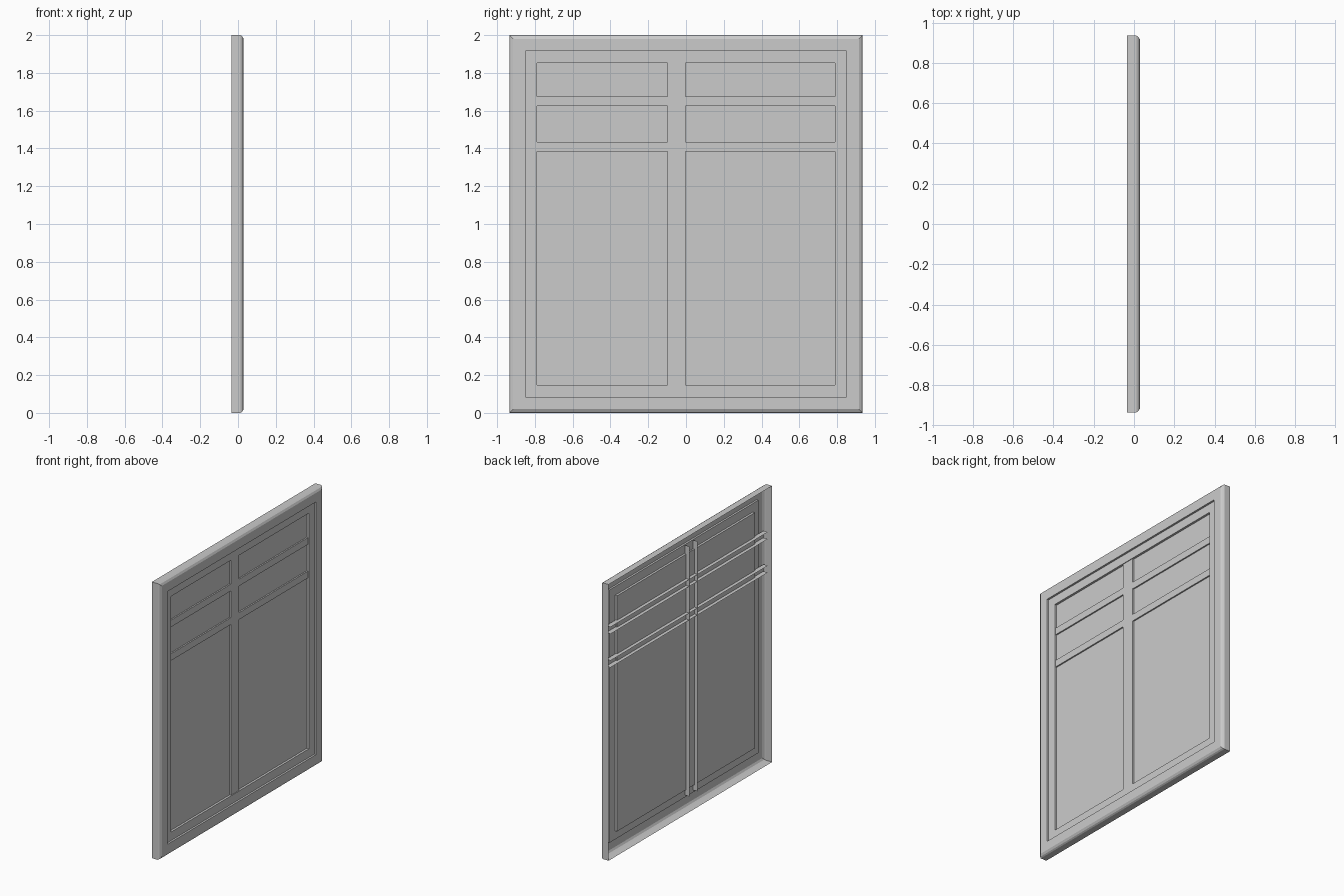
import bpy, bmesh

if "Cube" in bpy.data.objects:
    bpy.data.objects.remove(bpy.data.objects["Cube"])

HALF_W, HEIGHT = 0.935, 2.0


def finish(name, bm):
    me = bpy.data.meshes.new(name)
    bm.to_mesh(me)
    bm.free()
    ob = bpy.data.objects.new(name, me)
    bpy.context.collection.objects.link(ob)
    return ob


def rect(bm, inset, x):
    a, lo, hi = HALF_W - inset, inset, HEIGHT - inset
    return [bm.verts.new((x, y, z)) for y, z in ((-a, lo), (a, lo), (a, hi), (-a, hi))]


def ring_shell(name, profile):
    """Open-backed moulding: an (inset, x) profile run round the rectangle."""
    bm = bmesh.new()
    rings = [rect(bm, i, x) for i, x in profile]
    for r, s in zip(rings, rings[1:]):
        for k in range(4):
            n = (k + 1) % 4
            bm.faces.new((r[k], r[n], s[n], s[k]))
    return finish(name, bm)


def channel(name, lo, hi, start, end, face, lip, vertical=False):
    """Glazing bar: U-shaped channel open at the back."""
    bm = bmesh.new()
    rows = []
    for t in (start, end):
        pts = ((lip, lo), (face, lo), (face, hi), (lip, hi))
        rows.append([bm.verts.new((x, c, t) if vertical else (x, t, c)) for x, c in pts])
    for k in range(3):
        q = [rows[0][k], rows[1][k], rows[1][k + 1], rows[0][k + 1]]
        bm.faces.new(q[::-1] if vertical else q)
    return finish(name, bm)


# Outer casing with eased front edge
ring_shell("outer_frame", [(0, -0.035), (0, 0.012), (0.006, 0.022),
                           (0.02, 0.03), (0.085, 0.03), (0.085, 0.016)])
# Inner sash, stepped back from the casing
ring_shell("inner_sash", [(0.085, 0.016), (0.147, 0.016), (0.147, 0.0)])

# Glass sheet
bm = bmesh.new()
bm.faces.new(rect(bm, 0.147, 0.0))
finish("glass_pane", bm)

# Glazing bars
channel("vertical_bar", -0.097, -0.002, 0.105, 1.915, 0.011, -0.025, True)
for i, z in enumerate((1.408, 1.651)):
    channel(f"horizontal_bar_{i + 1}", z - 0.025, z + 0.025, -0.9, 0.9, 0.01, -0.025)
